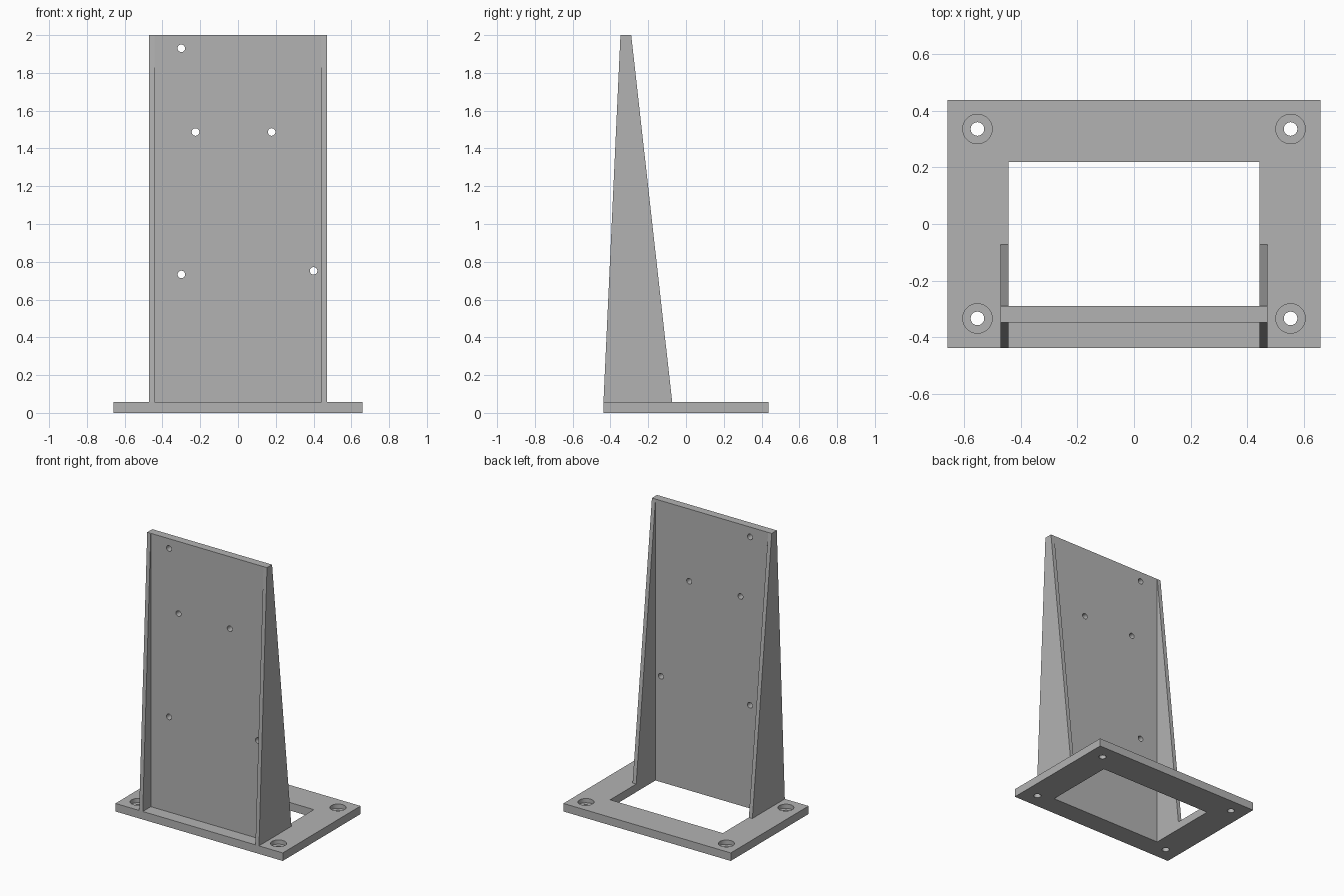
import bpy
import bmesh
from mathutils import Matrix, Vector

if "Cube" in bpy.data.objects:
    bpy.data.objects.remove(bpy.data.objects["Cube"], do_unlink=True)

grey = bpy.data.materials.new("plain_grey")
grey.use_nodes = True
grey.diffuse_color = (0.45, 0.45, 0.45, 1)
grey.node_tree.nodes["Principled BSDF"].inputs["Base Color"].default_value = grey.diffuse_color

BASE_X, BASE_Y, BASE_H = 0.658, 0.437, 0.057
PANEL_FRONT, PANEL_BACK = -0.347, -0.29
INNER_X, OUTER_X = 0.443, 0.471
TOP = 2.0


def finish(name, bm):
    bmesh.ops.recalc_face_normals(bm, faces=bm.faces)
    mesh = bpy.data.meshes.new(name)
    bm.to_mesh(mesh)
    bm.free()
    mesh.materials.append(grey)
    obj = bpy.data.objects.new(name, mesh)
    bpy.context.collection.objects.link(obj)
    return obj


def prism(name, points, offset):
    """Extrude a planar outline along an offset vector."""
    bm = bmesh.new()
    face = bm.faces.new([bm.verts.new(p) for p in points])
    result = bmesh.ops.extrude_face_region(bm, geom=[face])
    verts = [v for v in result["geom"] if isinstance(v, bmesh.types.BMVert)]
    bmesh.ops.translate(bm, verts=verts, vec=offset)
    return finish(name, bm)


def box(name, low, high):
    (x0, y0, z0), (x1, y1, z1) = low, high
    outline = [(x0, y0, z0), (x1, y0, z0), (x1, y1, z0), (x0, y1, z0)]
    return prism(name, outline, (0, 0, z1 - z0))


def rod(name, centre, radius, length, axis):
    bm = bmesh.new()
    turn = Vector((0, 0, 1)).rotation_difference(Vector(axis)).to_matrix().to_4x4()
    bmesh.ops.create_cone(bm, cap_ends=True, segments=32, radius1=radius, radius2=radius,
                          depth=length, matrix=Matrix.Translation(centre) @ turn)
    return finish(name, bm)


def cut(obj, cutters):
    """Subtract each cutter, bake the result and remove the cutters."""
    for cutter in cutters:
        cutter.hide_render = True
        mod = obj.modifiers.new("cut", "BOOLEAN")
        mod.operation = "DIFFERENCE"
        mod.solver = "EXACT"
        mod.object = cutter
    bpy.context.view_layer.update()
    baked = bpy.data.meshes.new_from_object(obj.evaluated_get(bpy.context.evaluated_depsgraph_get()))
    obj.modifiers.clear()
    obj.data = baked
    for cutter in cutters:
        bpy.data.objects.remove(cutter, do_unlink=True)
    bpy.ops.object.select_all(action="DESELECT")
    obj.select_set(True)
    bpy.context.view_layer.objects.active = obj
    bpy.ops.object.shade_smooth_by_angle()


# Base frame with a window and four counterbored screw holes
base = box("base_frame", (-BASE_X, -BASE_Y, 0), (BASE_X, BASE_Y, BASE_H))
cutters = [box("window_cutter", (-INNER_X, PANEL_BACK, -0.1), (INNER_X, 0.219, 0.2))]
for x in (-0.552, 0.552):
    for y in (-0.333, 0.335):
        cutters.append(rod("screw_cutter", (x, y, 0), 0.024, 0.4, (0, 0, 1)))
        cutters.append(rod("counterbore_cutter", (x, y, BASE_H + 0.02), 0.052, 0.1, (0, 0, 1)))
cut(base, cutters)

# Upright panel with mounting holes
panel = box("back_panel", (-INNER_X, PANEL_FRONT, BASE_H), (INNER_X, PANEL_BACK, TOP))
holes = [(-0.3, 1.93), (-0.225, 1.487), (0.178, 1.487), (-0.3, 0.733), (0.4, 0.752)]
cut(panel, [rod("hole_cutter", (x, -0.32, z), 0.02, 0.3, (0, 1, 0)) for x, z in holes])

# Tapered ribs along both sides of the panel
for side, name in ((1, "left_rib"), (-1, "right_rib")):
    profile = [(-BASE_Y, BASE_H), (-0.073, BASE_H), (PANEL_BACK, TOP), (PANEL_FRONT, TOP)]
    prism(name, [(side * INNER_X, y, z) for y, z in profile], (side * (OUTER_X - INNER_X), 0, 0))
